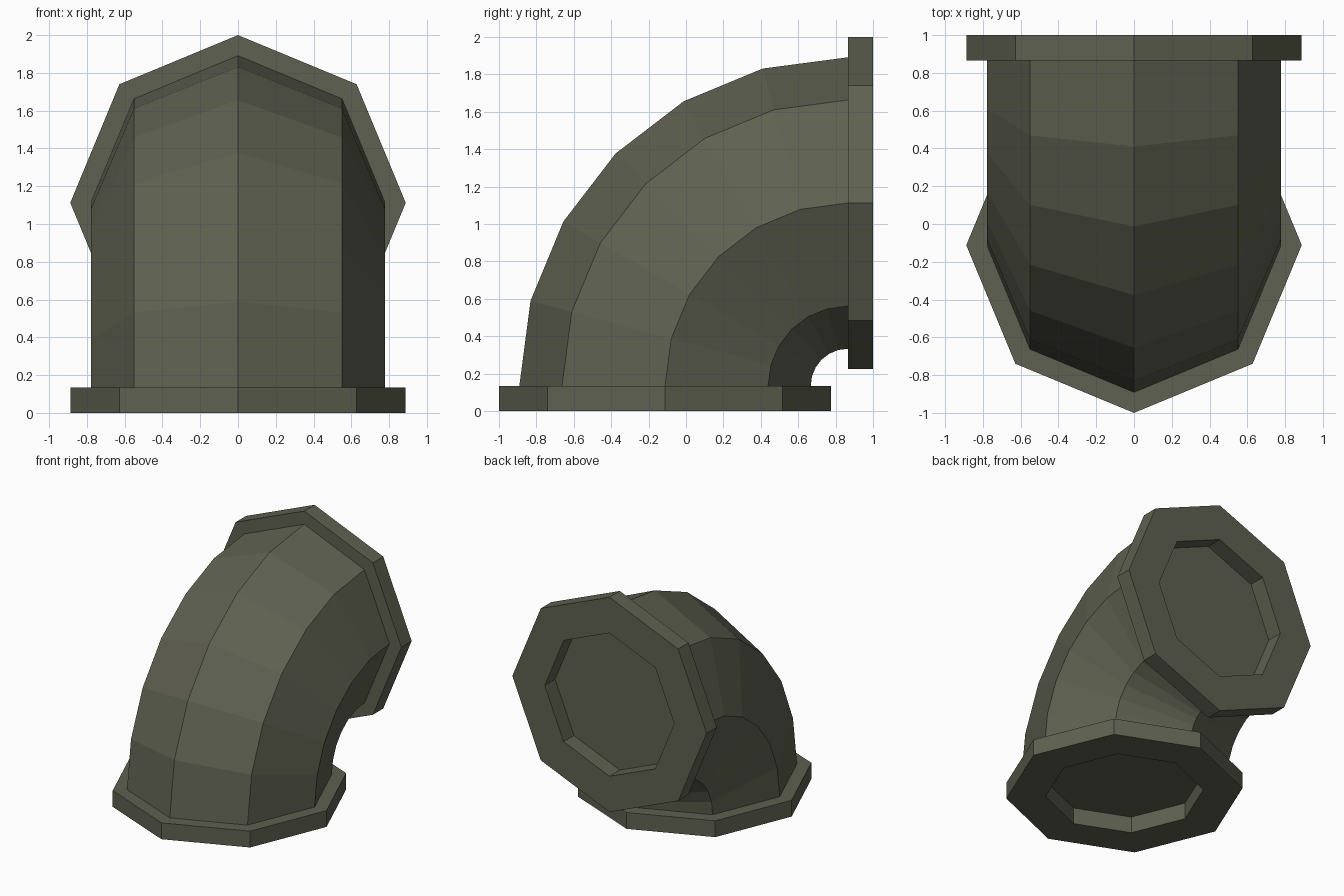
import bpy, bmesh, math
from mathutils import Vector

if "Cube" in bpy.data.objects:
    bpy.data.objects.remove(bpy.data.objects["Cube"])

SIDES = 8
R_FLANGE, R_PIPE, R_HOLE, THICK = 0.888, 0.779, 0.592, 0.135
PIVOT = Vector((0, 0.865, 0.135))   # centre of the quarter bend
BEND = 0.977                        # radius of the pipe's centre line
STEPS = 6

mat = bpy.data.materials.new("olive grey")
mat.diffuse_color = (0.113, 0.119, 0.082, 1)
mat.use_nodes = True
mat.node_tree.nodes["Principled BSDF"].inputs["Base Color"].default_value = mat.diffuse_color


def ring(angle, radius, offset=0.0):
    """Octagon across the pipe at a bend angle, shifted along the pipe."""
    out = Vector((0, -math.cos(angle), math.sin(angle)))
    along = Vector((0, math.sin(angle), math.cos(angle)))
    centre = PIVOT + out * BEND + along * offset
    pts = []
    for i in range(SIDES):
        a = 2 * math.pi * i / SIDES
        pts.append(centre + out * radius * math.cos(a)
                   + Vector((1, 0, 0)) * radius * math.sin(a))
    return pts


def loft(name, rings, cap_first=False):
    """Skin a row of octagons into one flat-shaded object."""
    bm = bmesh.new()
    rows = [[bm.verts.new(p) for p in r] for r in rings]
    for a, b in zip(rows, rows[1:]):
        for i in range(SIDES):
            j = (i + 1) % SIDES
            bm.faces.new((a[i], a[j], b[j], b[i]))
    if cap_first:
        bm.faces.new(rows[0][::-1])
    me = bpy.data.meshes.new(name)
    bm.to_mesh(me)
    bm.free()
    me.materials.append(mat)
    ob = bpy.data.objects.new(name, me)
    bpy.context.collection.objects.link(ob)


# Curved octagonal pipe
quarter = math.pi / 2
loft("elbow_pipe", [ring(quarter * k / STEPS, R_PIPE) for k in range(STEPS + 1)])

# End flanges: recessed floor, hole wall, end face, rim, inner shoulder
for name, angle, sign in (("bottom_flange", 0, -1), ("back_flange", quarter, 1)):
    profile = [(R_HOLE, 0), (R_HOLE, THICK), (R_FLANGE, THICK),
               (R_FLANGE, 0), (R_PIPE, 0)]
    loft(name, [ring(angle, r, sign * d) for r, d in profile], cap_first=True)

# Make every face point outwards: the flange at the back is wound the other way
for ob in bpy.context.collection.objects:
    bm = bmesh.new()
    bm.from_mesh(ob.data)
    if ob.name == "elbow_pipe":
        f = bm.faces[:][0]
        mid = PIVOT + Vector((0, -BEND, 0))
        flip = f.normal.dot(f.calc_center_median() - mid) < 0
    else:
        # the floor cap must look out of the hole
        cap = max(bm.faces, key=lambda f: len(f.verts))
        want = Vector((0, 0, -1)) if ob.name == "bottom_flange" else Vector((0, 1, 0))
        flip = cap.normal.dot(want) < 0
    if flip:
        bmesh.ops.reverse_faces(bm, faces=bm.faces[:])
    bm.to_mesh(ob.data)
    bm.free()
